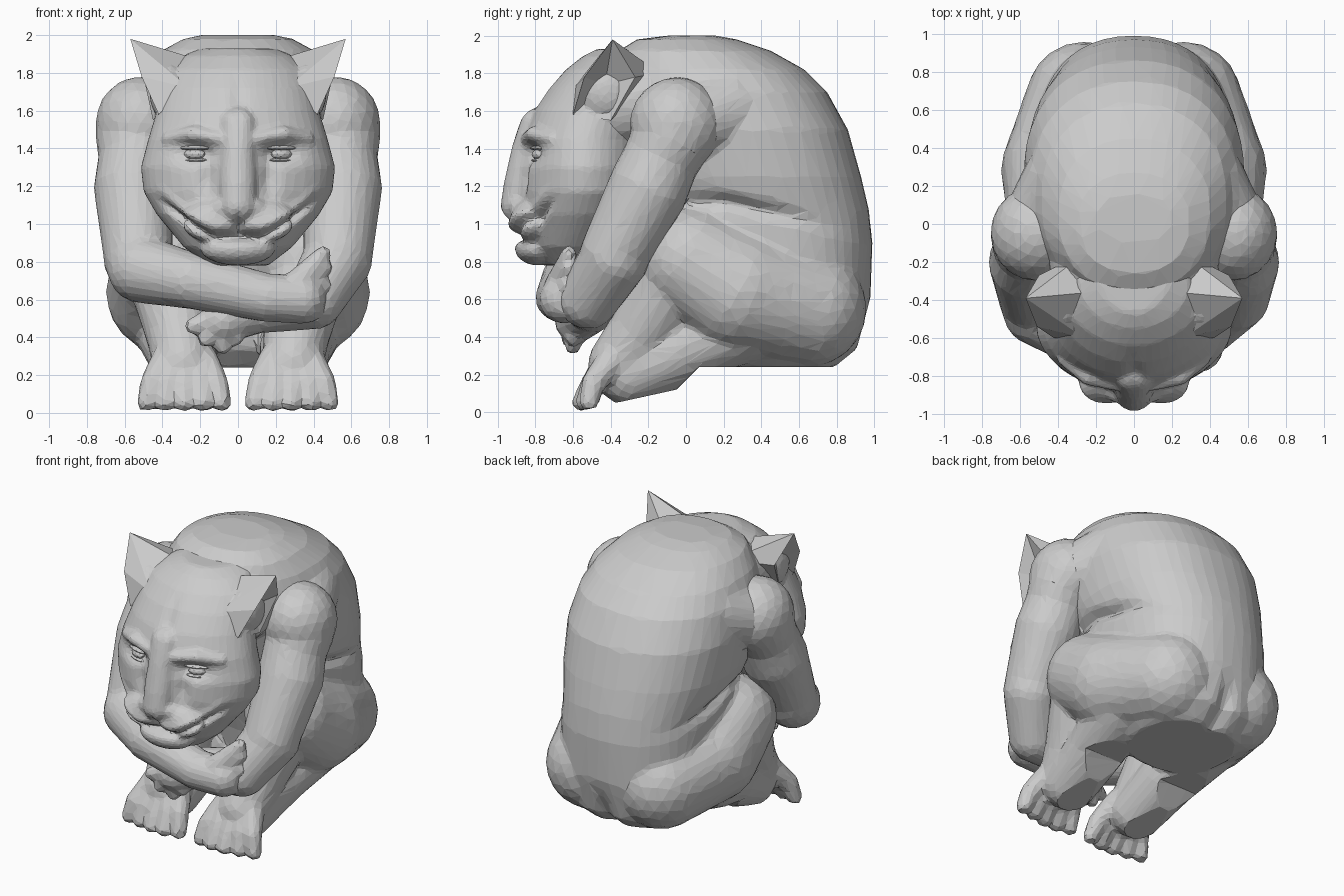
import bpy, bmesh, math
from mathutils import Vector, Matrix

if "Cube" in bpy.data.objects:
    bpy.data.objects.remove(bpy.data.objects["Cube"])


def ball(bm, c, r, mirror=False):
    """Ellipsoid, optionally repeated on the -x side."""
    r = (r, r, r) if isinstance(r, (int, float)) else r
    for s in ((1, -1) if mirror else (1,)):
        m = Matrix.Translation((c[0] * s, c[1], c[2])) @ Matrix.Diagonal((*r, 1))
        bmesh.ops.create_icosphere(bm, subdivisions=3, radius=1, matrix=m)


def limb(bm, pts, mirror=False):
    """Tapered limb through (x, y, z, radius) points."""
    for a, b in zip(pts, pts[1:]):
        a, b = Vector(a), Vector(b)
        n = max(2, int((b - a).length / (0.25 * min(a[3], b[3]))))
        for i in range(n + 1):
            p = a.lerp(b, i / n)
            ball(bm, p[:3], p[3], mirror)


def loft(bm, rows, power, n=48):
    """Closed stack of horizontal super-ellipses (z, y_front, y_back, half_width)."""
    rings = []
    for z, y0, y1, w in rows:
        ring = []
        for i in range(n):
            c, s = math.cos(math.tau * i / n), math.sin(math.tau * i / n)
            x = math.copysign(abs(c) ** (2 / power), c) * w
            y = math.copysign(abs(s) ** (2 / power), s) * (y1 - y0) / 2
            ring.append(bm.verts.new((x, (y0 + y1) / 2 + y, z)))
        rings.append(ring)
    for a, b in zip(rings, rings[1:]):
        for i in range(n):
            j = (i + 1) % n
            bm.faces.new((a[i], a[j], b[j], b[i]))
    bm.faces.new(rings[0][::-1])
    bm.faces.new(rings[-1])


def add(name, mesh):
    ob = bpy.data.objects.new(name, mesh)
    bpy.context.collection.objects.link(ob)
    return ob


def fuse(name, bm, voxel, ratio, smooth=4, sculpt=None):
    """Merge the volumes into one skin, carve details, reduce to flat facets."""
    me = bpy.data.meshes.new(name)
    bm.to_mesh(me)
    bm.free()
    ob = add(name, me)
    mod = ob.modifiers.new("Skin", 'REMESH')
    mod.mode, mod.voxel_size = 'VOXEL', voxel
    mod = ob.modifiers.new("Soften", 'SMOOTH')
    mod.factor, mod.iterations = 0.5, smooth
    dg = bpy.context.evaluated_depsgraph_get()
    skin = bpy.data.meshes.new_from_object(ob.evaluated_get(dg))
    ob.modifiers.clear()
    ob.data = skin
    if sculpt:
        for v in skin.vertices:
            sculpt(v.co)
    skin.polygons.foreach_set("use_smooth", [False] * len(skin.polygons))
    ob.modifiers.new("Facets", 'DECIMATE').ratio = ratio
    return ob


def bump(d, w):
    return math.exp(-(d / w) ** 2)


# Torso, neck, haunches, shins and feet
bm = bmesh.new()
loft(bm, [(0.24, 0.15, 0.80, 0.34), (0.34, 0.05, 0.92, 0.44), (0.6, 0.0, 0.98, 0.5),
          (0.9, -0.1, 0.99, 0.51), (1.08, -0.2, 0.97, 0.52), (1.25, -0.28, 0.93, 0.56),
          (1.5, -0.36, 0.86, 0.58), (1.7, -0.4, 0.75, 0.55), (1.82, -0.38, 0.63, 0.49),
          (1.92, -0.36, 0.45, 0.40), (1.98, -0.26, 0.27, 0.29), (2.0, -0.1, 0.16, 0.2)], 2.25)
limb(bm, [(0.2, -0.4, 1.62, 0.24), (0.2, 0.0, 1.7, 0.26)], True)
limb(bm, [(0.5, 0.0, 1.52, 0.2), (0.36, 0.22, 1.6, 0.23)], True)
limb(bm, [(0.26, 0.65, 0.55, 0.31), (0.37, 0.28, 0.64, 0.33), (0.38, 0.03, 0.80, 0.29)], True)
limb(bm, [(0.36, -0.06, 0.7, 0.22), (0.31, -0.24, 0.42, 0.18), (0.29, -0.36, 0.26, 0.16)], True)
limb(bm, [(0.36, 0.3, 0.46, 0.2), (0.3, -0.02, 0.33, 0.19), (0.28, -0.3, 0.2, 0.17)], True)
for k in range(5):
    x = 0.085 + 0.1 * k
    tip = -0.585 + 0.02 * abs(k - 1.5)
    limb(bm, [(0.28 + (x - 0.28) * 0.5, -0.39, 0.28, 0.08), (0.28 + (x - 0.28) * 0.85, -0.49, 0.16, 0.065),
              (x, tip + 0.02, 0.055, 0.052)], True)


def body_detail(co):
    sole = max(0.005, (co.y + 0.6) * 0.22)
    if co.y > -0.05:                                    # heel rises to the seat
        sole += (co.y + 0.05) * 0.8
    co.z = max(co.z, min(0.24, sole))
    if co.y > 0.5:                                      # cleft of the seat
        co.y -= 0.06 * bump(co.x, 0.06) * bump(co.z - 0.3, 0.17)
    if co.y > 0:                                        # fold between flank and thigh
        line = 1.12 - 0.22 * max(0, co.y - 0.2)
        fade = bump(co.y - 0.3, 0.35) * bump(co.z - line, 0.04)
        co.x *= 1 - 0.09 * fade


fuse("torso_and_legs", bm, 0.02, 0.06, 6, body_detail)

# Arms: shared upper arm, differently crossed forearms
for side, name in ((1, "right_side_arm"), (-1, "left_side_arm")):
    bm = bmesh.new()
    ball(bm, (0.52 * side, -0.05, 1.53), (0.235, 0.25, 0.25))
    limb(bm, [(0.40 * side, -0.02, 1.6, 0.2), (0.54 * side, -0.07, 1.46, 0.215), (0.535 * side, -0.13, 1.35, 0.205),
              (0.55 * side, -0.2, 1.19, 0.215), (0.53 * side, -0.38, 0.84, 0.185)])
    if side > 0:
        limb(bm, [(0.53, -0.38, 0.82, 0.185), (0.4, -0.52, 0.6, 0.16), (0.1, -0.5, 0.55, 0.13),
                  (-0.08, -0.58, 0.49, 0.12)])
        tips = [(-0.24, -0.62, 0.46), (-0.17, -0.62, 0.39), (-0.08, -0.6, 0.35), (-0.01, -0.6, 0.4)]
        palm = (-0.1, -0.6, 0.5)
    else:
        limb(bm, [(-0.53, -0.38, 0.82, 0.185), (-0.51, -0.46, 0.76, 0.18), (-0.25, -0.62, 0.70, 0.15),
                  (0.15, -0.67, 0.61, 0.13), (0.34, -0.65, 0.60, 0.13)])
        tips = [(0.45, -0.62, 0.84), (0.46, -0.62, 0.77), (0.46, -0.62, 0.67), (0.42, -0.63, 0.54)]
        palm = (0.32, -0.67, 0.69)
    for t in tips:
        limb(bm, [(*palm, 0.075), (*t, 0.045)])
    fuse(name, bm, 0.018, 0.07, 6)

# Head with nose, muzzle, chin and brows
bm = bmesh.new()
loft(bm, [(0.78, -0.76, -0.5, 0.16), (0.88, -0.85, -0.38, 0.29), (1.05, -0.89, -0.25, 0.43),
          (1.17, -0.89, -0.2, 0.5), (1.3, -0.88, -0.2, 0.515), (1.45, -0.87, -0.2, 0.475),
          (1.6, -0.81, -0.18, 0.43), (1.72, -0.73, -0.15, 0.40), (1.82, -0.64, -0.12, 0.36),
          (1.89, -0.55, -0.08, 0.29), (1.93, -0.47, 0.0, 0.2)], 1.9)
limb(bm, [(0, -0.79, 1.52, 0.1), (0, -0.83, 1.36, 0.105), (0, -0.865, 1.2, 0.105), (0, -0.885, 1.1, 0.1)])
ball(bm, (0.085, -0.88, 1.09), (0.065, 0.06, 0.05), True)
ball(bm, (0.13, -0.82, 1.02), (0.17, 0.115, 0.12), True)
ball(bm, (0, -0.79, 0.87), (0.2, 0.12, 0.09))
limb(bm, [(0.1, -0.84, 1.45, 0.04), (0.24, -0.805, 1.475, 0.045), (0.37, -0.71, 1.45, 0.035)], True)
ball(bm, (0.3, -0.62, 1.24), (0.17, 0.15, 0.1), True)
ball(bm, (0.37, -0.42, 1.7), (0.1, 0.15, 0.16), True)


def face_detail(co):
    if co.y > -0.45:
        return
    x = abs(co.x)
    mouth = 0.93 + 0.95 * max(0, x - 0.12) ** 1.3
    fade = 1 / (1 + math.exp((x - 0.38) / 0.02))
    d = 0.04 * fade * bump(co.z - mouth, 0.024)                     # mouth line
    d -= 0.012 * fade * bump(co.z - mouth - 0.06, 0.03)             # upper lip
    d += 0.06 * bump(x - 0.23, 0.10) * bump(co.z - 1.375, 0.05)     # eye sockets
    d += 0.03 * bump(x - 0.17, 0.045) * bump(co.z - 1.25, 0.1)      # sides of nose
    d += 0.035 * bump(x, 0.02) * bump(co.z - 0.99, 0.05)            # lip cleft
    d += 0.015 * bump(x, 0.04) * bump(co.z - 1.65, 0.12)            # brow furrow
    out = Vector((co.x, co.y + 0.45, 0))
    if out.length > 0.05:
        co -= out.normalized() * d


fuse("head", bm, 0.014, 0.09, 6, face_detail)

# Eyes with heavy lids
for side, name in ((1, "right_side_eye"), (-1, "left_side_eye")):
    bm = bmesh.new()
    turn = Matrix.Rotation(0.4 * side, 4, 'Z')
    for z, size in ((1.37, (0.06, 0.035, 0.03)), (1.403, (0.09, 0.038, 0.014)),
                    (1.338, (0.075, 0.034, 0.012))):
        m = Matrix.Translation((0.23 * side, -0.78, z)) @ turn @ Matrix.Diagonal((*size, 1))
        bmesh.ops.create_icosphere(bm, subdivisions=2, radius=1, matrix=m)
    me = bpy.data.meshes.new(name)
    bm.to_mesh(me)
    bm.free()
    add(name, me)

# Pointed ears with a hollow facing outward
T, F, B, K, R, D, U, UF, UB = range(9)
pts = [(0.57, -0.39, 1.98), (0.51, -0.54, 1.78), (0.42, -0.60, 1.58), (0.45, -0.40, 1.55),
       (0.50, -0.27, 1.78), (0.41, -0.43, 1.74), (0.24, -0.36, 1.88), (0.26, -0.60, 1.72),
       (0.24, -0.14, 1.8)]
faces = [(T, F, D), (F, B, D), (B, K, D), (K, R, D), (R, T, D), (T, UF, F), (T, U, UF),
         (T, UB, U), (T, R, UB), (F, UF, B), (R, K, UB), (UF, K, B), (UF, UB, K), (U, UB, UF)]
me = bpy.data.meshes.new("ears")
bm = bmesh.new()
vs = [bm.verts.new(p) for p in pts]
for f in faces:
    bm.faces.new([vs[i] for i in f])
bmesh.ops.recalc_face_normals(bm, faces=bm.faces)
bm.to_mesh(me)
bm.free()
add("ears", me).modifiers.new("Mirror", 'MIRROR').use_mirror_merge = False
